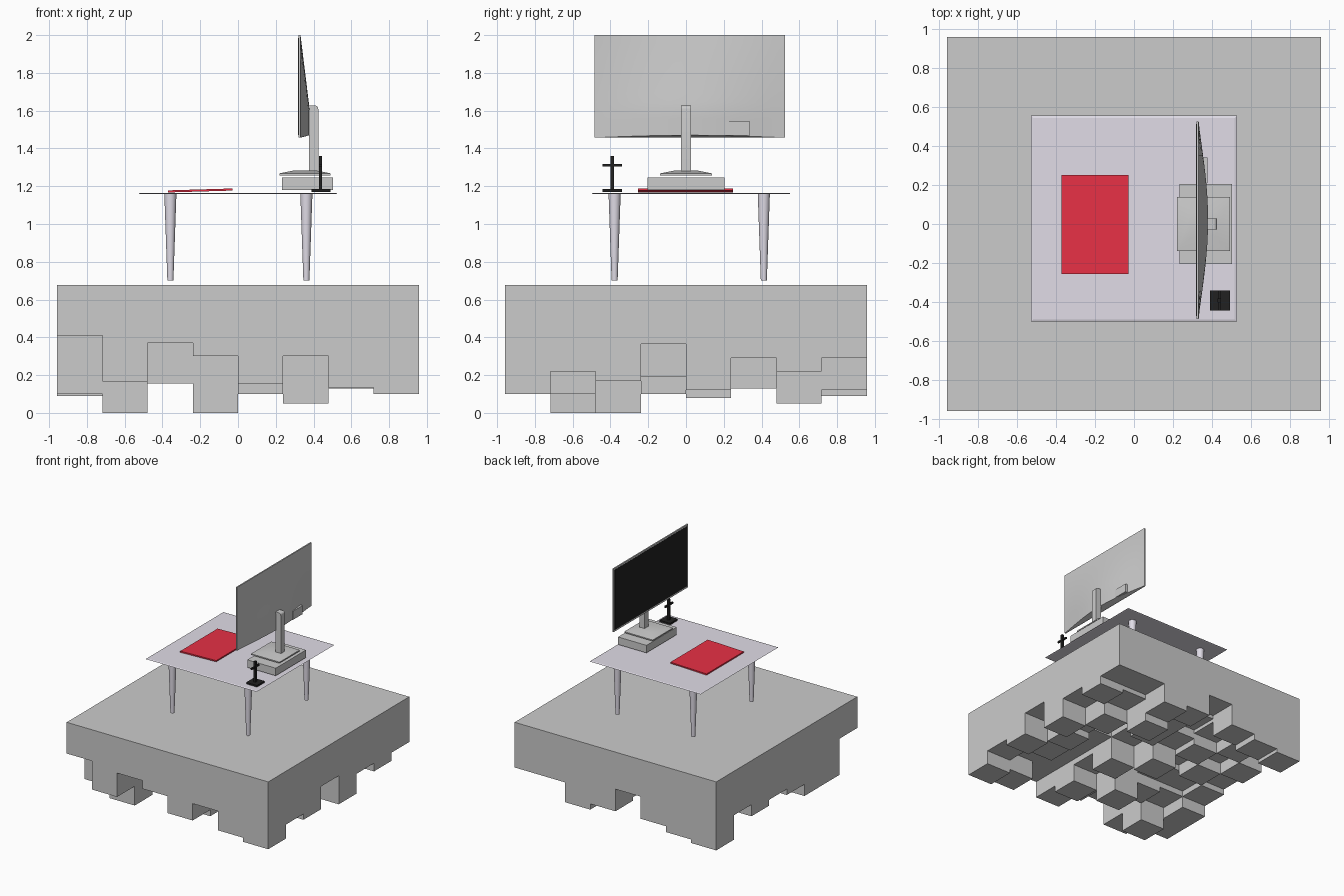
import bpy, bmesh, math
from mathutils import Vector

if "Cube" in bpy.data.objects:
    bpy.data.objects.remove(bpy.data.objects["Cube"])


def material(name, r, g, b):
    m = bpy.data.materials.new(name)
    m.diffuse_color = (r, g, b, 1)
    m.use_nodes = True
    m.node_tree.nodes["Principled BSDF"].inputs["Base Color"].default_value = m.diffuse_color
    return m


RED = material("red", 0.8, 0.03, 0.06)
BLACK = material("black", 0.015, 0.015, 0.015)
LILAC = material("pale_lilac", 0.75, 0.72, 0.8)
PALE = material("pale_stone", 0.8, 0.78, 0.8)


def finish(name, bm, mat=None):
    bmesh.ops.remove_doubles(bm, verts=bm.verts, dist=1e-5)
    bmesh.ops.recalc_face_normals(bm, faces=bm.faces)
    me = bpy.data.meshes.new(name)
    bm.to_mesh(me)
    bm.free()
    ob = bpy.data.objects.new(name, me)
    bpy.context.collection.objects.link(ob)
    if mat:
        me.materials.append(mat)
    return ob


def smooth(ob, deg=35):
    bpy.ops.object.select_all(action='DESELECT')
    ob.select_set(True)
    bpy.context.view_layer.objects.active = ob
    bpy.ops.object.shade_smooth_by_angle(angle=math.radians(deg))


def box(name, x, y, z, mat=None, top_inset=0, bottom_inset=0):
    """Box from ranges, optionally narrowed at its top or bottom."""
    bm = bmesh.new()
    bmesh.ops.create_cube(bm, size=2)
    mid = [(r[0] + r[1]) / 2 for r in (x, y, z)]
    half = [(r[1] - r[0]) / 2 for r in (x, y, z)]
    for v in bm.verts:
        inset = top_inset if v.co.z > 0 else bottom_inset
        v.co = Vector((mid[0] + v.co.x * (half[0] - inset),
                       mid[1] + v.co.y * (half[1] - inset),
                       mid[2] + v.co.z * half[2]))
    return finish(name, bm, mat)


# Ground block: flat top, underside broken into an 8 x 8 grid of steps
# (rows run front to back, columns left to right)
STEPS = [
    [.41, .165, .37, .30, .155, .30, .135, .10],
    [.10, .00, .37, .30, .10, .30, .30, .22],
    [.10, .20, .155, .00, .25, .30, .20, .17],
    [.20, .25, .25, .30, .10, .30, .19, .365],
    [.25, .20, .30, .08, .30, .35, .25, .12],
    [.20, .30, .20, .25, .20, .30, .13, .29],
    [.30, .20, .30, .33, .20, .05, .25, .22],
    [.09, .12, .17, .36, .17, .12, .29, .29]]
TOP, R = 0.678, 0.957
bm = bmesh.new()


def quad(*pts):
    bm.faces.new([bm.verts.new(p) for p in pts])


def height(i, j):
    return STEPS[j][i] if 0 <= i < 8 and 0 <= j < 8 else TOP


g = [-R + 2 * R * k / 8 for k in range(9)]
quad((-R, -R, TOP), (R, -R, TOP), (R, R, TOP), (-R, R, TOP))
for j in range(9):
    for i in range(9):
        h, left, front = height(i, j), height(i - 1, j), height(i, j - 1)
        if i < 8 and j < 8:
            quad((g[i], g[j], h), (g[i], g[j + 1], h),
                 (g[i + 1], g[j + 1], h), (g[i + 1], g[j], h))
        # walls between neighbours of different depth
        if j < 8 and h != left:
            quad((g[i], g[j], h), (g[i], g[j], left),
                 (g[i], g[j + 1], left), (g[i], g[j + 1], h))
        if i < 8 and h != front:
            quad((g[i], g[j], h), (g[i + 1], g[j], h),
                 (g[i + 1], g[j], front), (g[i], g[j], front))
finish("ground_block", bm, PALE)

# Table top with a chamfered edge
box("table_top", (-.527, .527), (-.5, .555), (1.161, 1.165), LILAC, top_inset=.012)
box("table_top_underside", (-.527, .527), (-.5, .555), (1.158, 1.161), LILAC, bottom_inset=.012)

# Four tapered legs
for x, nx in ((-.358, "left"), (.362, "right")):
    for y, ny in ((-.378, "front"), (.412, "back")):
        bm = bmesh.new()
        bmesh.ops.create_cone(bm, cap_ends=True, segments=24,
                              radius1=.016, radius2=.032, depth=.458)
        bmesh.ops.translate(bm, verts=bm.verts, vec=(x, y, .930))
        smooth(finish(f"{ny}_{nx}_leg", bm, LILAC))

# Slightly tilted red slab lying on the table
pad = box("red_pad", (-.37, -.028), (-.255, .25), (1.167, 1.178), RED)
for v in pad.data.vertices:
    v.co.z += .010 * (v.co.x + .37) / .34

# Riser and monitor foot
box("riser", (.232, .502), (-.205, .205), (1.18, 1.245))
box("foot_base", (.22, .49), (-.137, .137), (1.258, 1.268))
smooth(box("foot_dome", (.22, .49), (-.137, .137), (1.268, 1.283), top_inset=.075))

# Monitor stem, its rear top edge rounded off
bm = bmesh.new()
profile = [(.375, 1.27), (.425, 1.27)]
for k in range(6):
    a = k * math.pi / 10
    profile.append((.407 + .018 * math.cos(a), 1.609 + .018 * math.sin(a)))
profile.append((.375, 1.627))
f = bm.faces.new([bm.verts.new((x, -.027, z)) for x, z in profile])
side = bmesh.ops.extrude_face_region(bm, geom=[f])["geom"]
bmesh.ops.translate(bm, vec=(0, .054, 0),
                    verts=[v for v in side if isinstance(v, bmesh.types.BMVert)])
smooth(finish("stem", bm))

# Monitor frame, screen and port housing
Y0, Y1, Z0, Z1 = -.485, .525, 1.457, 2.0
box("monitor_frame", (.32, .331), (Y0, Y1), (Z0, Z1))
box("screen", (.3185, .321), (Y0 + .014, Y1 - .014), (Z0 + .014, Z1 - .014), BLACK)
box("port_housing", (.331, .376), (.21, .34), (1.468, 1.542))

# Curved back shell, thickest at the lower middle
bm = bmesh.new()
rows = []
for n in range(14):
    row = []
    for k in range(25):
        t = -1 + k / 12
        swell = math.cos(t * math.pi / 2)
        z = Z0
        if n:
            low = Z0 + .013 * swell
            z = low + (Z1 - low) * (n - 1) / 12
        depth = min(1, (Z1 - z) / .39) if n else 0
        y = (Y0 + Y1) / 2 + t * (Y1 - Y0) / 2
        row.append(bm.verts.new((.331 + .048 * depth * swell ** 1.15 if swell > 1e-6 else .331, y, z)))
    rows.append(row)
for a, c in zip(rows, rows[1:]):
    for k in range(24):
        bm.faces.new((a[k], a[k + 1], c[k + 1], c[k]))
back = finish("monitor_back", bm)
if sum(p.normal.x for p in back.data.polygons) < 0:
    back.data.flip_normals()
smooth(back)

# Small black stand with a cross arm
box("stand_base", (.388, .49), (-.442, -.34), (1.17, 1.184), BLACK)
box("stand_post", (.428, .446), (-.401, -.381), (1.18, 1.36), BLACK)
box("stand_arm", (.43, .444), (-.442, -.34), (1.304, 1.318), BLACK)
